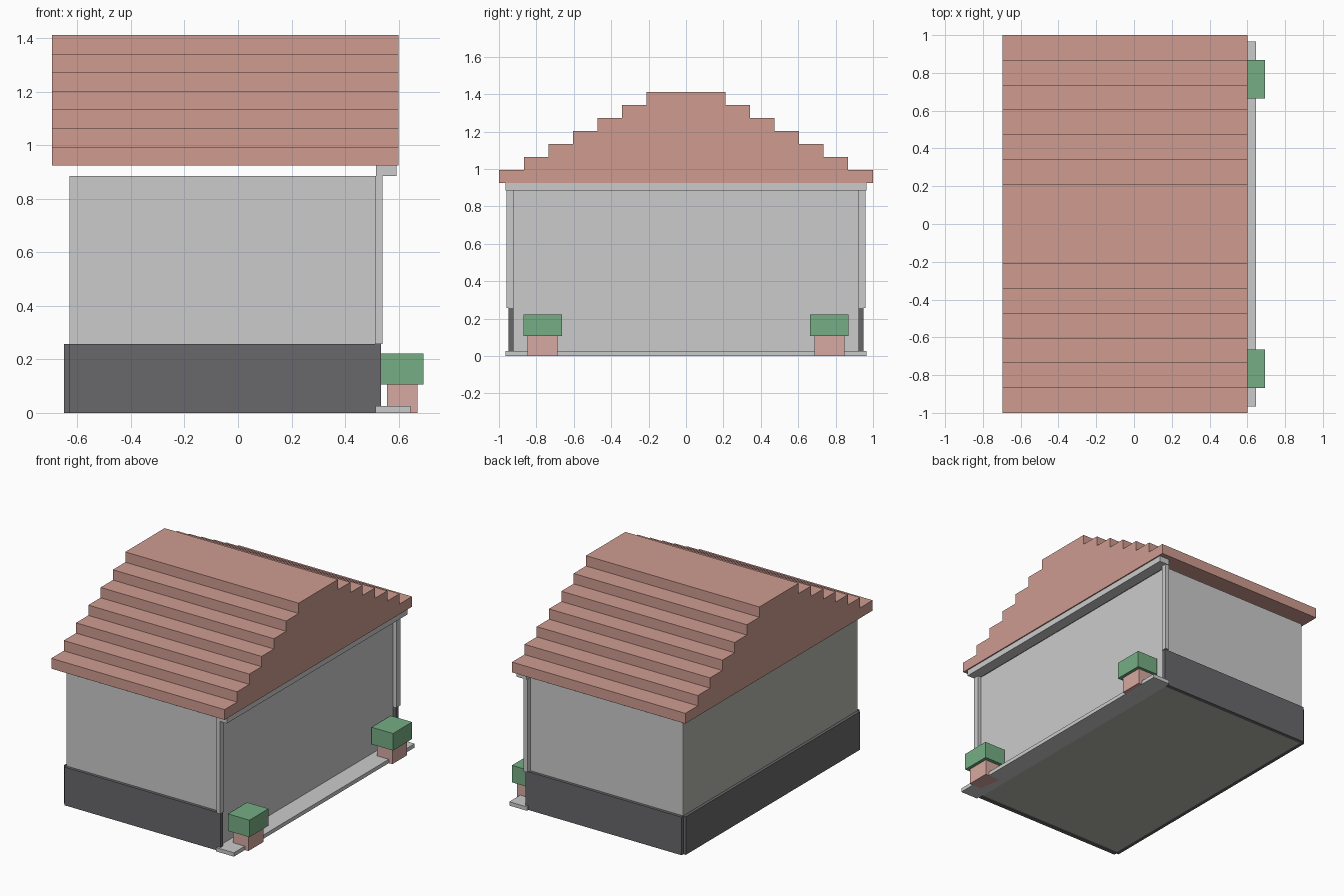
import bpy, bmesh

if "Cube" in bpy.data.objects:
    bpy.data.objects.remove(bpy.data.objects["Cube"])


def material(name, rgb):
    m = bpy.data.materials.new(name)
    m.diffuse_color = (*rgb, 1)
    m.use_nodes = True
    m.node_tree.nodes["Principled BSDF"].inputs["Base Color"].default_value = m.diffuse_color
    return m


TILE = material("roof_tile", (0.62, 0.33, 0.28))
CLAY = material("clay", (0.68, 0.40, 0.36))
DARK = material("dark_stone", (0.14, 0.14, 0.15))
LEAF = material("leaf", (0.18, 0.42, 0.23))
PLASTER = material("plaster", (0.46, 0.46, 0.41))


def finish(name, bm, mat):
    bmesh.ops.recalc_face_normals(bm, faces=bm.faces)
    me = bpy.data.meshes.new(name)
    bm.to_mesh(me)
    bm.free()
    ob = bpy.data.objects.new(name, me)
    bpy.context.collection.objects.link(ob)
    if mat:
        me.materials.append(mat)
    return ob


def box(name, x, y, z, mat=None):
    bm = bmesh.new()
    bmesh.ops.create_cube(bm, size=1)
    for v in bm.verts:
        v.co = [(a + b) / 2 + c * (b - a) for (a, b), c in zip((x, y, z), v.co)]
    return finish(name, bm, mat)


# Stepped roof: symmetric profile extruded along x
half_widths = [1.0, 0.867, 0.736, 0.605, 0.474, 0.343, 0.21]
z0, rise = 0.925, 0.0695
right = []
for i, w in enumerate(half_widths):
    right += [(w, z0 + i * rise), (w, z0 + (i + 1) * rise)]
profile = right + [(-y, z) for y, z in reversed(right)]
bm = bmesh.new()
face = bm.faces.new([bm.verts.new((-0.695, y, z)) for y, z in profile])
ext = bmesh.ops.extrude_face_region(bm, geom=[face])
bmesh.ops.translate(bm, vec=(1.295, 0, 0),
                    verts=[g for g in ext["geom"] if isinstance(g, bmesh.types.BMVert)])
finish("stepped_roof", bm, TILE)

# House body and facade
box("house_body", (-0.63, 0.505), (-0.92, 0.92), (0.003, 0.885), PLASTER)
box("facade", (0.505, 0.513), (-0.923, 0.923), (0.003, 0.885))
box("facade_beam", (0.515, 0.592), (-0.965, 0.965), (0.885, 0.925))
box("front_step", (0.513, 0.645), (-0.965, 0.965), (0.0, 0.026))
box("back_base", (-0.65, -0.63), (-0.93, 0.93), (0, 0.258), DARK)

# Parts mirrored on both sides
for side, s in (("left", -1), ("right", 1)):
    def span(a, b):
        return tuple(sorted((s * a, s * b)))
    box(side + "_wall", (-0.63, 0.513), span(0.92, 0.93), (0.258, 0.885))
    box(side + "_base", (-0.632, 0.534), span(0.923, 0.95), (0, 0.258), DARK)
    box(side + "_corner_post", (0.512, 0.54), span(0.923, 0.961), (0.258, 0.885))
    box(side + "_planter", (0.557, 0.671), span(0.688, 0.848), (0, 0.107), CLAY)
    box(side + "_bush", (0.533, 0.693), span(0.664, 0.868), (0.107, 0.222), LEAF)
